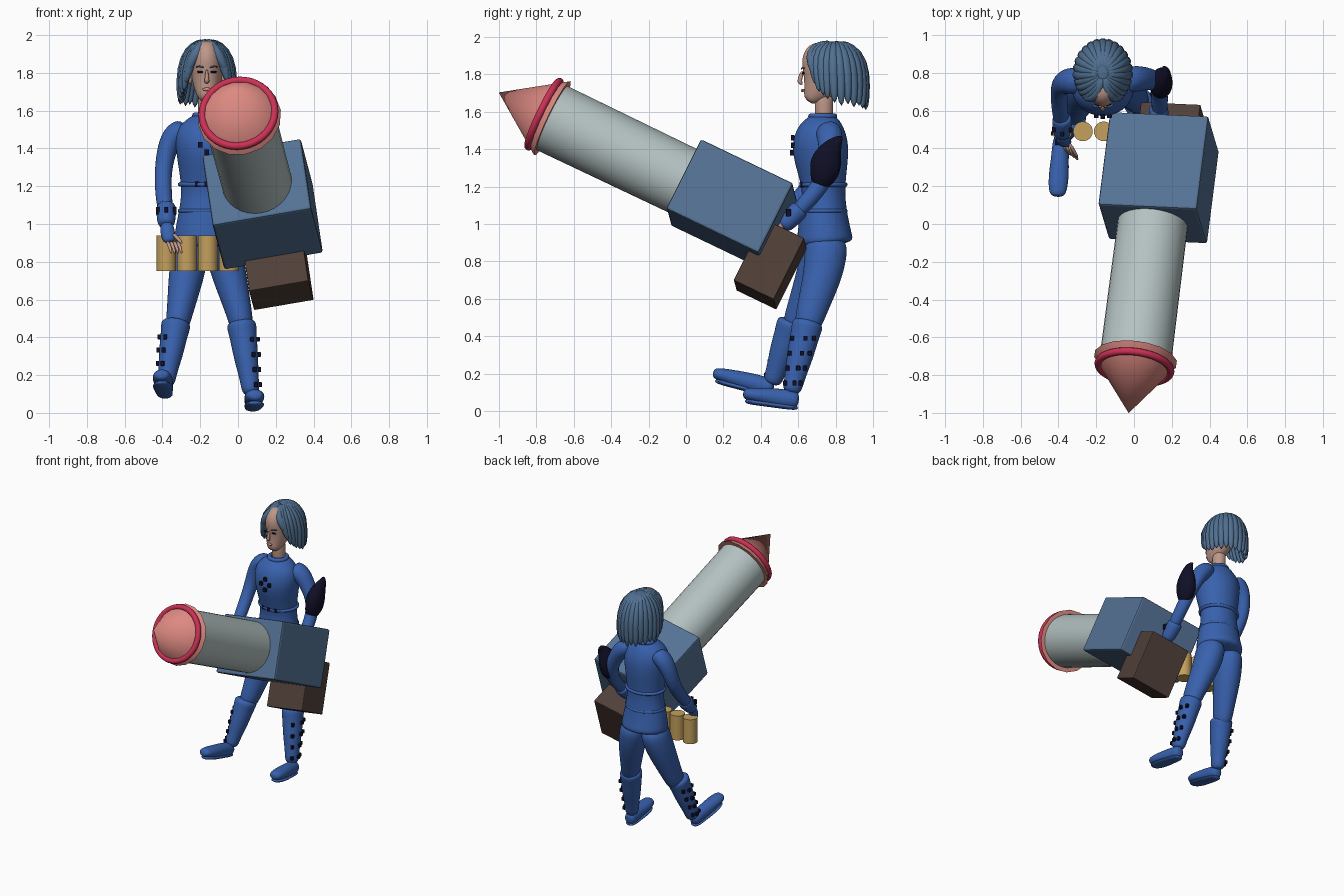
import bpy, bmesh, math
from mathutils import Matrix, Vector

cube = bpy.data.objects.get("Cube")
if cube:
    bpy.data.objects.remove(cube, do_unlink=True)


def material(name, r, g, b):
    m = bpy.data.materials.new(name)
    m.use_nodes = True
    m.diffuse_color = (r, g, b, 1)
    m.node_tree.nodes["Principled BSDF"].inputs["Base Color"].default_value = (r, g, b, 1)
    return m


SUIT = material("suit blue", .04, .12, .42)
HAIR = material("hair blue", .08, .16, .28)
SKIN = material("skin", .52, .31, .25)
CASE = material("casing blue", .09, .17, .3)
TUBE = material("pale grey", .46, .54, .54)
CONE = material("soft pink", .72, .25, .22)
RING = material("crimson", .6, .03, .09)
WOOD = material("dark brown", .08, .05, .04)
BRASS = material("tan", .55, .35, .11)
BLACK = material("near black", .005, .005, .02)


def finish(name, bm, mat, smooth=True):
    bmesh.ops.recalc_face_normals(bm, faces=bm.faces)
    mesh = bpy.data.meshes.new(name)
    bm.to_mesh(mesh)
    bm.free()
    mesh.materials.append(mat)
    obj = bpy.data.objects.new(name, mesh)
    bpy.context.collection.objects.link(obj)
    if smooth:
        bpy.ops.object.select_all(action='DESELECT')
        obj.select_set(True)
        bpy.context.view_layer.objects.active = obj
        bpy.ops.object.shade_smooth_by_angle(angle=math.radians(40))
    return obj


def loft(name, rings, mat, sides=10, levels=2):
    """Skin elliptical rings (x, y, z, radius, radius) set square to their path."""
    bm = bmesh.new()
    centres = [Vector(r[:3]) for r in rings]
    loops = []
    for i, ring in enumerate(rings):
        along = (centres[min(i + 1, len(rings) - 1)] - centres[max(i - 1, 0)]).normalized()
        side = (Vector((1, 0, 0)) - along * along.x).normalized()
        up = along.cross(side)
        loop = []
        for k in range(sides):
            a = math.tau * k / sides
            offset = side * ring[3] * math.cos(a) + up * ring[4] * math.sin(a)
            loop.append(bm.verts.new(centres[i] + offset * 1.05))
        loops.append(loop)
    for a, b in zip(loops, loops[1:]):
        for k in range(sides):
            j = (k + 1) % sides
            bm.faces.new((a[k], a[j], b[j], b[k]))
    bm.faces.new(loops[0])
    bm.faces.new(loops[-1])
    obj = finish(name, bm, mat, False)
    obj.data.shade_smooth()
    sub = obj.modifiers.new("round", 'SUBSURF')
    sub.levels = sub.render_levels = levels
    return obj


def block(name, size, matrix, mat, bevel=0):
    bm = bmesh.new()
    bmesh.ops.create_cube(bm, size=1, matrix=matrix @ Matrix.Diagonal((*size, 1)))
    obj = finish(name, bm, mat, False)
    if bevel:
        mod = obj.modifiers.new("edges", 'BEVEL')
        mod.width, mod.segments = bevel, 2
    return obj


def cone(name, r1, r2, depth, matrix, mat, sides=32):
    bm = bmesh.new()
    bmesh.ops.create_cone(bm, cap_ends=True, segments=sides, radius1=r1, radius2=r2,
                          depth=depth, matrix=matrix)
    return finish(name, bm, mat)


def ball(name, centre, scale, mat):
    bm = bmesh.new()
    bmesh.ops.create_uvsphere(bm, u_segments=20, v_segments=12, radius=1,
                              matrix=Matrix.Translation(centre) @ Matrix.Diagonal((*scale, 1)))
    return finish(name, bm, mat)


def torus(name, major, minor, matrix, mat):
    bpy.ops.mesh.primitive_torus_add(major_radius=major, minor_radius=minor,
                                     major_segments=40, minor_segments=10)
    obj = bpy.context.object
    obj.name = name
    obj.matrix_world = matrix
    obj.data.materials.append(mat)
    obj.data.shade_smooth()


# Launcher frame: local z runs along the barrel to the tip
forward = Vector((-.114, -.896, .43)).normalized()
side = Vector((.985, -.04, .167))
side = (side - forward * side.dot(forward)).normalized()
frame = Matrix((side, forward.cross(side), forward)).transposed().to_4x4()


def mount(x, y, z):
    return Matrix.Translation((x, y, z)) @ frame


base = mount(.13, .245, 1.105)
block("launcher_case", (.53, .42, .55), base, CASE, .012)
block("ammo_box", (.32, .37, .24), mount(.205, .45, .785), WOOD, .006)
cone("barrel", .185, .19, 1, base @ Matrix.Translation((0, 0, .58)), TUBE)
cone("warhead", .222, 0, .32, base @ Matrix.Translation((0, 0, 1.23)), CONE, 16)
torus("warhead_ring", .193, .02, base @ Matrix.Translation((0, 0, 1.12)), RING)

# Shell canisters along the belt
for i in range(4):
    cone("canister", .052, .052, .19, Matrix.Translation((-.38 + i * .11, .49, .845)), BRASS, 24)

# Torso and tunic
cx = -.165
loft("torso", [(cx, y, z, rx, ry) for y, z, rx, ry in (
    (.745, .88, .172, .152), (.74, .93, .17, .145), (.735, 1.02, .155, .13),
    (.735, 1.12, .135, .115), (.735, 1.2, .132, .112), (.725, 1.32, .15, .138),
    (.715, 1.42, .165, .15), (.725, 1.5, .16, .13), (.735, 1.55, .11, .095),
    (.735, 1.585, .06, .06))], SUIT, 14)
torus("collar", .062, .016, Matrix.Translation((cx, .73, 1.575)), SUIT)
for z in (1.07, 1.21):
    band = Matrix.Translation((cx, .735, z)) @ Matrix.Diagonal((1.2, 1, 1, 1))
    torus("waist_seam", .116, .012, band, SUIT)

# Chest and waist buckles
for dx, y, z in ((0, .57, 1.46), (.035, .57, 1.42), (-.035, .57, 1.42), (0, .565, 1.38),
                 (.05, .625, 1.21), (0, .615, 1.21), (-.05, .625, 1.21)):
    block("buckle", (.025, .02, .03), Matrix.Translation((cx + dx, y, z)), BLACK, .004)

# Legs, boots and feet
loft("right_leg", [(-.24, .75, .94, .09, .115), (-.255, .725, .83, .1, .115),
                   (-.275, .69, .72, .095, .105), (-.31, .61, .52, .068, .08),
                   (-.33, .57, .42, .06, .07)], SUIT)
loft("left_leg", [(-.09, .755, .94, .09, .115), (-.07, .745, .83, .1, .115),
                  (-.045, .73, .72, .092, .105), (.01, .665, .52, .068, .08),
                  (.025, .64, .42, .06, .07)], SUIT)
boots = {
    "right": ((-.325, .575, .49), (-.385, .455, .14), (-.385, .455, .125), (-.405, .15, .205), -1),
    "left": ((.015, .655, .49), (.072, .56, .09), (.076, .59, .058), (.092, .31, .095), 1),
}
for name, (knee, ankle, heel, toe, out) in boots.items():
    knee, ankle, heel, toe = map(Vector, (knee, ankle, heel, toe))
    shaft = [(*knee.lerp(ankle, t), rx, ry) for t, rx, ry in (
        (0, .076, .08), (.1, .08, .085), (.2, .072, .078), (.5, .066, .072),
        (.8, .048, .052), (1, .05, .054))]
    loft(name + "_boot", shaft, SUIT)
    loft(name + "_foot", [(*heel.lerp(toe, t), rx, ry) for t, rx, ry in (
        (-.05, .035, .04), (.08, .045, .05), (.35, .047, .052), (.7, .055, .042),
        (.93, .048, .034), (1.02, .03, .022))], SUIT)
    loft(name + "_sole", [(*(heel.lerp(toe, t) - Vector((0, 0, .04))), r, .015)
                          for t, r in ((-.05, .04), (.3, .045), (.7, .058), (1, .035))], SUIT)
    for t, r in ((.25, .076), (.45, .07), (.65, .06), (.85, .053)):
        spot = knee.lerp(ankle, t)
        for dx, dy in ((out, .1), (out * .6, -.85), (out * .75, .7)):
            block(name + "_boot_buckle", (.02, .022, .026),
                  Matrix.Translation(spot + Vector((dx * r, dy * r, 0))), BLACK, .003)

# Arms, cuffs and hands
loft("right_arm", [(-.27, .75, 1.51, .06, .07), (-.335, .76, 1.48, .065, .072),
                   (-.375, .75, 1.41, .055, .062), (-.398, .72, 1.28, .045, .052),
                   (-.395, .63, 1.16, .045, .045), (-.38, .5, 1.03, .04, .04)], SUIT)
loft("left_arm", [(-.06, .75, 1.51, .06, .07), (.005, .77, 1.48, .065, .072),
                  (.06, .77, 1.41, .055, .062), (.125, .76, 1.27, .045, .052),
                  (.14, .67, 1.14, .045, .045), (.13, .55, 1.02, .04, .04)], SUIT)
for name, x, y, z in (("right", -.38, .51, 1.04), ("left", .13, .56, 1.03)):
    loft(name + "_cuff", [(x, y + d, z + d, r, r) for d, r in (
        (.06, .05), (.035, .054), (-.015, .05), (-.05, .042))], SUIT)
    for dx in (-.045, 0, .045):
        block(name + "_cuff_buckle", (.018, .025, .04),
              Matrix.Translation((x + dx, y - .035 + abs(dx) * .5, z + .03)), BLACK, .003)
loft("right_glove", [(-.38, .47, 1.01, .036, .03), (-.372, .44, .95, .04, .028),
                     (-.36, .42, .9, .034, .024)], SUIT)
for i in range(4):
    x, y = -.375 + i * .018, .425 - i * .012
    loft("right_finger", [(x, y, .91, .011, .011), (x + .014, y - .035, .88, .01, .01),
                          (x + .024, y - .05, .84, .007, .007)], SKIN, 6, 1)
loft("right_thumb", [(-.345, .43, .95, .013, .013), (-.315, .38, .92, .011, .011),
                     (-.295, .35, .895, .007, .007)], SKIN, 6, 1)
loft("left_hand", [(.13, .54, 1.01, .034, .03), (.125, .49, .98, .042, .034),
                   (.12, .45, .95, .035, .03)], SKIN)

# Spiked elbow guard
loft("elbow_guard", [(.125, .70, 1.19, .035, .035), (.14, .735, 1.25, .06, .075),
                     (.145, .745, 1.33, .062, .09), (.155, .775, 1.4, .045, .06),
                     (.17, .81, 1.45, .022, .028), (.155, .835, 1.465, .006, .008)], BLACK)

# Neck, head and face
loft("neck", [(cx, .74, 1.54, .05, .05), (cx, .735, 1.62, .045, .048),
              (cx, .74, 1.72, .05, .055)], SKIN)
loft("head", [(cx, y, z, rx, ry) for y, z, rx, ry in (
    (.652, 1.655, .028, .026), (.668, 1.675, .047, .047), (.705, 1.72, .067, .086),
    (.74, 1.78, .08, .124), (.758, 1.85, .087, .142), (.772, 1.92, .08, .13),
    (.78, 1.965, .05, .08))], SKIN, 14)
loft("nose", [(cx, .623, 1.82, .007, .008), (cx, .608, 1.775, .01, .014),
              (cx, .606, 1.757, .016, .014), (cx, .622, 1.745, .01, .008)], SKIN, 8, 1)
ball("lips", (cx, .622, 1.713), (.024, .008, .009), CONE)
for s in (-1, 1):
    ball("eye", (cx + s * .036, .626, 1.805), (.017, .008, .006), BLACK)
    loft("eyebrow", [(cx + s * .015, .616, 1.827, .008, .006),
                     (cx + s * .04, .621, 1.837, .008, .005),
                     (cx + s * .06, .636, 1.83, .005, .004)], HAIR, 6, 1)
    ball("ear", (cx + s * .088, .735, 1.775), (.012, .022, .035), SKIN)

# Bobbed hair: a cap with overlapping locks swept down from the parting
ball("hair_cap", (cx, .805, 1.855), (.115, .15, .122), HAIR)


def lock(degrees, last, bottom, thick):
    rings = []
    for t, reach, width in ((0, .12, .5), (.2, .55, .9), (.45, .9, 1), (.75, .98, 1), (1, 1, .4)):
        a = math.radians(degrees + (last - degrees) * t)
        z = 1.97 - (1.97 - bottom) * t ** 1.6
        spread = .122 + .022 * t
        rings.append((cx + spread * reach * math.sin(a), .797 + .164 * reach * math.cos(a), z,
                      thick * width, thick * width))
    loft("hair_lock", rings, HAIR, 8, 1)


for i in range(-7, 8):
    lock(i * 14, i * 13, 1.6 + .004 * abs(i) + .012 * (i % 2), .031)
for s in (-1, 1):
    for start, last, bottom in ((112, 104, 1.66), (128, 112, 1.68), (145, 121, 1.7),
                                (160, 128, 1.74), (174, 132, 1.79)):
        lock(s * start, s * last, bottom, .027)
